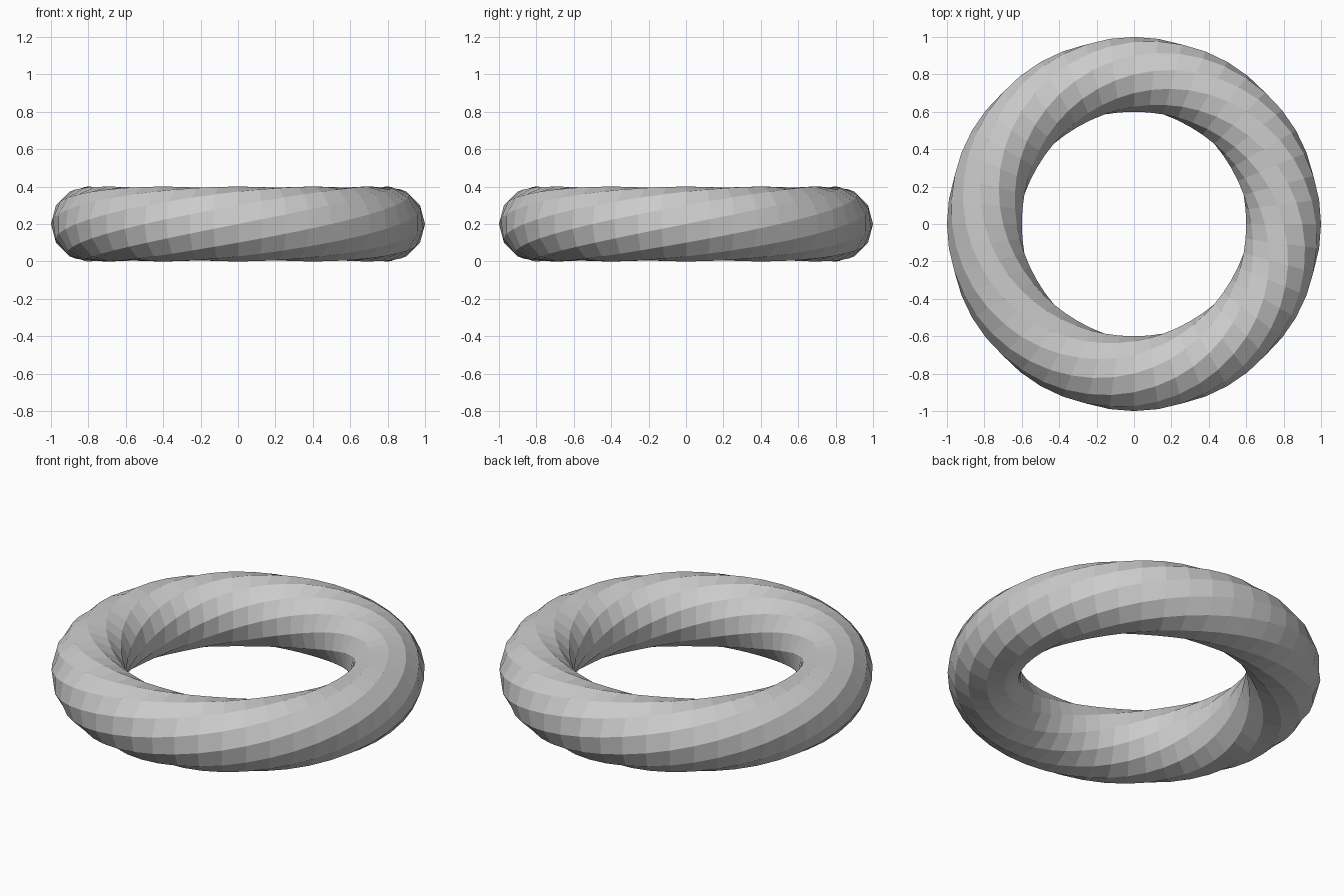
import bpy, bmesh
from math import cos, sin, tau

if "Cube" in bpy.data.objects:
    bpy.data.objects.remove(bpy.data.objects["Cube"])

MAJOR, MINOR = 0.8, 0.2      # ring radius and tube radius
RINGS, SIDES = 48, 12
TWISTS = 1                   # full turns of the section around the loop

bm = bmesh.new()

# Twelve-sided sections, each turned a little further than the last
loops = []
for i in range(RINGS):
    theta = tau * i / RINGS
    loop = []
    for j in range(SIDES):
        phi = tau * j / SIDES + theta * TWISTS
        r = MAJOR + MINOR * cos(phi)
        loop.append(bm.verts.new((r * cos(theta), r * sin(theta), MINOR + MINOR * sin(phi))))
    loops.append(loop)

# Bridge neighbouring sections with flat quads
for i in range(RINGS):
    a, b = loops[i], loops[(i + 1) % RINGS]
    for j in range(SIDES):
        k = (j + 1) % SIDES
        bm.faces.new((a[j], b[j], b[k], a[k]))
bmesh.ops.recalc_face_normals(bm, faces=bm.faces)

mesh = bpy.data.meshes.new("twisted_ring")
bm.to_mesh(mesh)
bm.free()
ring = bpy.data.objects.new("twisted_ring", mesh)
bpy.context.collection.objects.link(ring)
